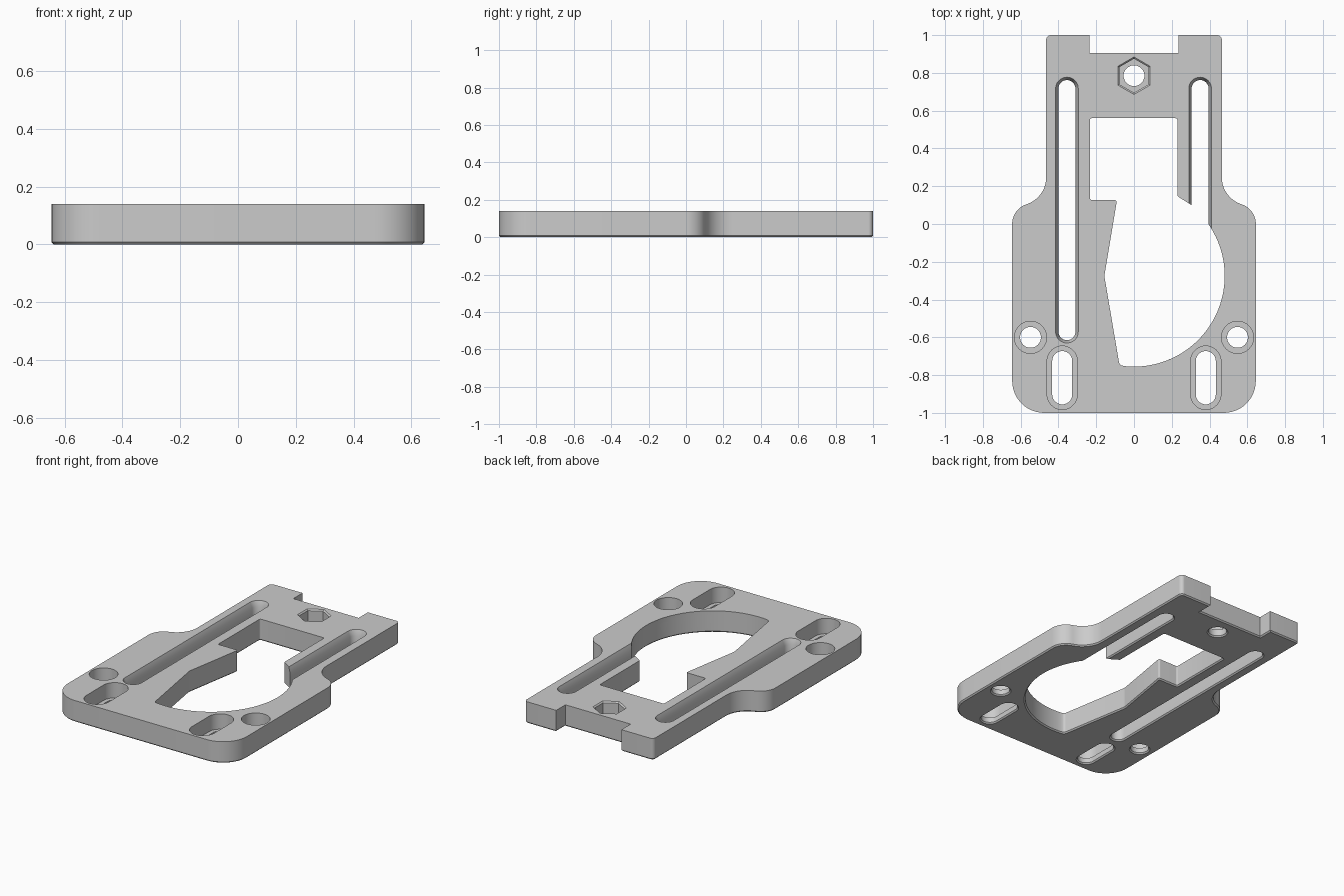
import bpy, bmesh, math
from mathutils import Vector

if "Cube" in bpy.data.objects:
    bpy.data.objects.remove(bpy.data.objects["Cube"], do_unlink=True)

TOP = 0.14
EDGE = 0.008   # small chamfer along the underside

grey = bpy.data.materials.new("plain_grey")
grey.use_nodes = True
grey.diffuse_color = (0.6, 0.6, 0.6, 1)
grey.node_tree.nodes["Principled BSDF"].inputs["Base Color"].default_value = (0.6, 0.6, 0.6, 1)


def arc(cx, cy, r, start, end, n):
    """Points along a circular arc, angles in degrees."""
    angles = [math.radians(start + (end - start) * k / n) for k in range(n + 1)]
    return [Vector((cx + r * math.cos(a), cy + r * math.sin(a))) for a in angles]


def rounded(corners, steps):
    """Outline from (x, y, radius) corners, filleting each corner."""
    out = []
    for i, (x, y, r) in enumerate(corners):
        p = Vector((x, y))
        if r == 0:
            out.append(p)
            continue
        a = (Vector(corners[i - 1][:2]) - p).normalized()
        b = (Vector(corners[(i + 1) % len(corners)][:2]) - p).normalized()
        half = math.acos(a.dot(b)) / 2
        centre = p + (a + b).normalized() * r / math.sin(half)
        start = p + a * r / math.tan(half) - centre
        end = p + b * r / math.tan(half) - centre
        sweep = math.pi - 2 * half
        for k in range(steps + 1):
            t = k / steps
            out.append(centre + (start * math.sin((1 - t) * sweep)
                                 + end * math.sin(t * sweep)) / math.sin(sweep))
    return out


def stadium(cx, y0, y1, r):
    """Round-ended slot outline."""
    return arc(cx, y1 - r, r, 0, 180, 20) + arc(cx, y0 + r, r, 180, 360, 20)


def offset(pts, d):
    """Move a counter-clockwise outline outwards by d."""
    out = []
    for i, p in enumerate(pts):
        a = (p - pts[i - 1]).normalized()
        b = (pts[(i + 1) % len(pts)] - p).normalized()
        na, nb = Vector((a.y, -a.x)), Vector((b.y, -b.x))
        out.append(p + (na + nb) * d / (1 + na.dot(nb)))
    return out


bm = bmesh.new()
bottom_edges, top_edges = [], []


def loop_edges(ring):
    pairs = zip(ring, ring[1:] + ring[:1])
    return [bm.edges.get(p) or bm.edges.new(p) for p in pairs]


def wall(rings):
    """Upright wall through (height, outline) rings; returns first and last edge loops."""
    rows = [[bm.verts.new((p.x, p.y, z)) for p in pts] for z, pts in rings]
    for low, high in zip(rows, rows[1:]):
        for i in range(len(low)):
            bm.faces.new((low[i - 1], low[i], high[i], high[i - 1]))
    return loop_edges(rows[0]), loop_edges(rows[-1])


def through(rings):
    """Wall running from the underside to the top face."""
    low, high = wall(rings)
    bottom_edges.extend(low)
    top_edges.extend(high)


def hole(pts, layers):
    """Through hole with a chamfered lower edge and (height, offset) layers above."""
    through([(0, offset(pts, EDGE)), (EDGE, pts)] + [(z, offset(pts, d)) for z, d in layers])


def fill(edges):
    bmesh.ops.triangle_fill(bm, edges=edges, use_beauty=True, normal=(0, 0, 1))


# Outer edge: half outline mirrored, wide at the front, narrow with a notch at the back
side_half = [(0.645, -1, 0.17), (0.645, 0.079, 0.108), (0.465, 0.139, 0.15),
             (0.465, 1, 0.025), (0.235, 1, 0), (0.235, 0.905, 0)]
outline = rounded(side_half + [(-x, y, r) for x, y, r in reversed(side_half)], 12)
through([(0, offset(outline, -EDGE)), (EDGE, outline), (TOP, outline)])


def window(r):
    """Central opening joined to the right guide slot of half width r."""
    left, right = 0.35 - r, 0.35 + r
    bowl = arc(0, -0.275, 0.48, -96, math.degrees(math.acos(right / 0.48)), 44)
    slot = arc(0.35, 0.717, r, 0, 180, 20)
    tip = [(left, 0.147 - 0.63 * (left - 0.23), 0), (0.23, 0.147, 0.01)]
    rest = [(0.23, 0.56, 0.01), (-0.233, 0.56, 0.01), (-0.233, 0.127, 0.01),
            (-0.09, 0.127, 0.01), (-0.157, -0.275, 0.05), (-0.077, -0.746, 0.02)]
    return rounded([(p.x, p.y, 0) for p in bowl + slot] + tip + rest, 5)


# Central opening and long guide slots, the slots with a bevelled upper rim
opening = window(0.045)
through([(0, offset(opening, EDGE)), (EDGE, opening), (TOP - 0.035, opening), (TOP, window(0.06))])
hole(stadium(-0.355, -0.615, 0.762, 0.045), [(TOP - 0.035, 0), (TOP, 0.015)])

# Recessed round holes and short slots near the front
for side in (-1, 1):
    bolt = arc(side * 0.548, -0.6, 0.055, 0, 351, 39)
    hole(bolt, [(0.04, 0), (0.04, 0.03), (TOP, 0.03)])
    slot = stadium(side * 0.38, -0.955, -0.673, 0.053)
    hole(slot, [(0.04, 0), (0.04, 0.027), (TOP, 0.027)])

# Hexagonal nut pocket with its bolt hole
bolt = arc(0, 0.785, 0.055, 0, 351, 39)
hexagon = arc(0, 0.785, 0.09, 30, 330, 5)
low, bolt_rim = wall([(0, offset(bolt, EDGE)), (EDGE, bolt), (0.05, bolt)])
pocket_floor, high = wall([(0.05, hexagon), (TOP - EDGE, hexagon), (TOP, offset(hexagon, EDGE))])
bottom_edges.extend(low)
top_edges.extend(high)
fill(bolt_rim + pocket_floor)

# Close the top and the underside, then make the plate
fill(top_edges)
fill(bottom_edges)
bmesh.ops.recalc_face_normals(bm, faces=bm.faces)
mesh = bpy.data.meshes.new("mounting_plate")
bm.to_mesh(mesh)
bm.free()
mesh.materials.append(grey)
plate = bpy.data.objects.new("mounting_plate", mesh)
bpy.context.collection.objects.link(plate)

bpy.ops.object.select_all(action="DESELECT")
plate.select_set(True)
bpy.context.view_layer.objects.active = plate
bpy.ops.object.shade_smooth_by_angle(angle=math.radians(25))
